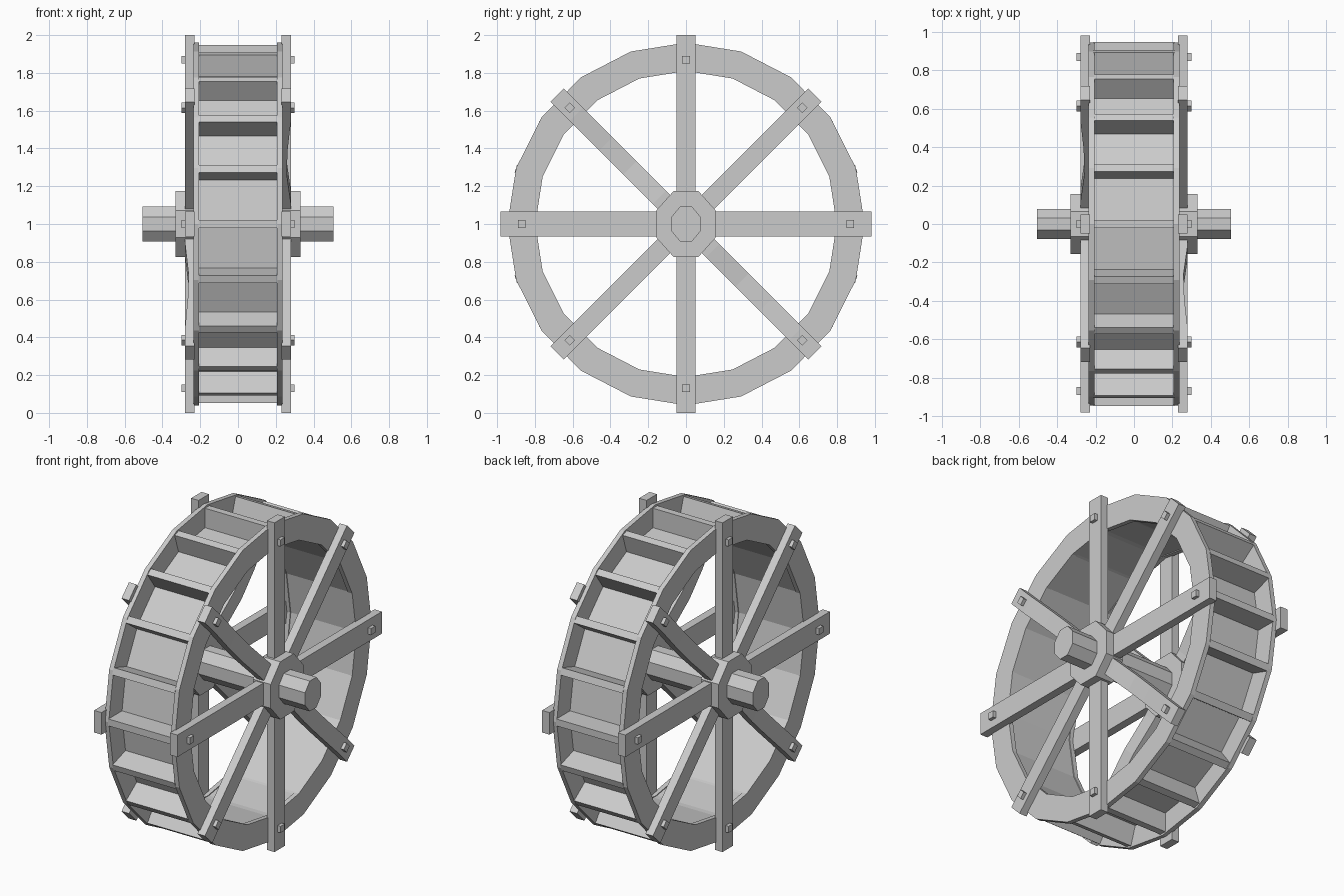
import bpy, bmesh
from math import sin, cos, pi, radians
from mathutils import Matrix, Vector

if "Cube" in bpy.data.objects:
    bpy.data.objects.remove(bpy.data.objects["Cube"])

CENTRE = Vector((0, 0, 1))
N = 20          # rim segments and paddles


def finish(name, bm):
    bmesh.ops.recalc_face_normals(bm, faces=bm.faces)
    me = bpy.data.meshes.new(name)
    bm.to_mesh(me)
    bm.free()
    ob = bpy.data.objects.new(name, me)
    ob.location = CENTRE
    bpy.context.collection.objects.link(ob)
    return ob


def loft(name, loops, closed=False):
    """Skin equal-length point loops; cap the ends unless closed."""
    bm = bmesh.new()
    rows = [[bm.verts.new(p) for p in loop] for loop in loops]
    n = len(rows[0])
    for i in range(len(rows) if closed else len(rows) - 1):
        a, b = rows[i], rows[(i + 1) % len(rows)]
        for j in range(n):
            k = (j + 1) % n
            bm.faces.new((a[j], a[k], b[k], b[j]))
    if not closed:
        bm.faces.new(rows[0])
        bm.faces.new(rows[-1])
    return finish(name, bm)


def ring(name, x0, x1, r0, r1):
    loops = []
    for i in range(N):
        a = 2 * pi * i / N
        c, s = cos(a) * 0.985, sin(a)
        loops.append([(x, r * c, r * s) for x, r in
                      ((x0, r0), (x1, r0), (x1, r1), (x0, r1))])
    return loft(name, loops, closed=True)


def octagon(name, x0, x1, hy, hz):
    k = 1 / cos(pi / 8)
    pts = [(hy * k * cos(pi / 8 + i * pi / 4), hz * k * sin(pi / 8 + i * pi / 4))
           for i in range(8)]
    return loft(name, [[(x, y, z) for y, z in pts] for x in (x0, x1)])


def box(name, size, pos, angle=0):
    bm = bmesh.new()
    bmesh.ops.create_cube(bm, size=1)
    bm.transform(Matrix.Rotation(angle, 4, 'X') @ Matrix.Translation(pos)
                 @ Matrix.Diagonal((*size, 1)))
    return finish(name, bm)


def spoke(name, side, angle, length, half, bend):
    """Beam from the hub outward, bowed toward the wheel by bend."""
    u = Vector((0, cos(angle), sin(angle)))
    v = Vector((0, -sin(angle), cos(angle)))
    loops = []
    for r, b in ((0.05, 0), (0.2, 0), (0.42, 1), (0.6, 0.8), (0.82, 0), (length, 0)):
        x0, x1 = 0.23 - bend * b, 0.28 - bend * b
        loops.append([Vector((side * x, 0, 0)) + (u * r + v * w) * 1.0
                      for x, w in ((x0, -half), (x1, -half), (x1, half), (x0, half))])
    return loft(name, loops)


# Axle and drum floor
octagon("axle", -0.505, 0.505, 0.077, 0.092)
ring("drum_floor", -0.21, 0.21, 0.815, 0.833)

# Paddles between the rims
for i in range(N):
    box(f"paddle_{i}", (0.42, 0.135, 0.042), (0, 0.88, 0), 2 * pi * i / N)

# Each side: rim, hub, spokes and bolts
for side, tag in ((1, "right"), (-1, "left")):
    ring(f"{tag}_rim", side * 0.207, side * 0.236, 0.81, 0.96)
    octagon(f"{tag}_hub", side * 0.21, side * 0.33, 0.157, 0.175)
    for i in range(8):
        a = radians(45 * i)
        # left side is the right side turned half round about z
        turned = a if side == 1 else pi - a
        length, half = (0.965, 0.05)
        if i % 4 == 0:
            length, half = 0.982, 0.067
        elif i % 2 == 0:
            length, half = 1.0, 0.05
        bend = {3: 0.022, 7: 0.018}.get(i, 0)
        spoke(f"{tag}_spoke_{i}", side, turned, length, half, bend)
        box(f"{tag}_bolt_{i}", (0.03, 0.04, 0.04), (side * 0.285, 0.87, 0), turned)
